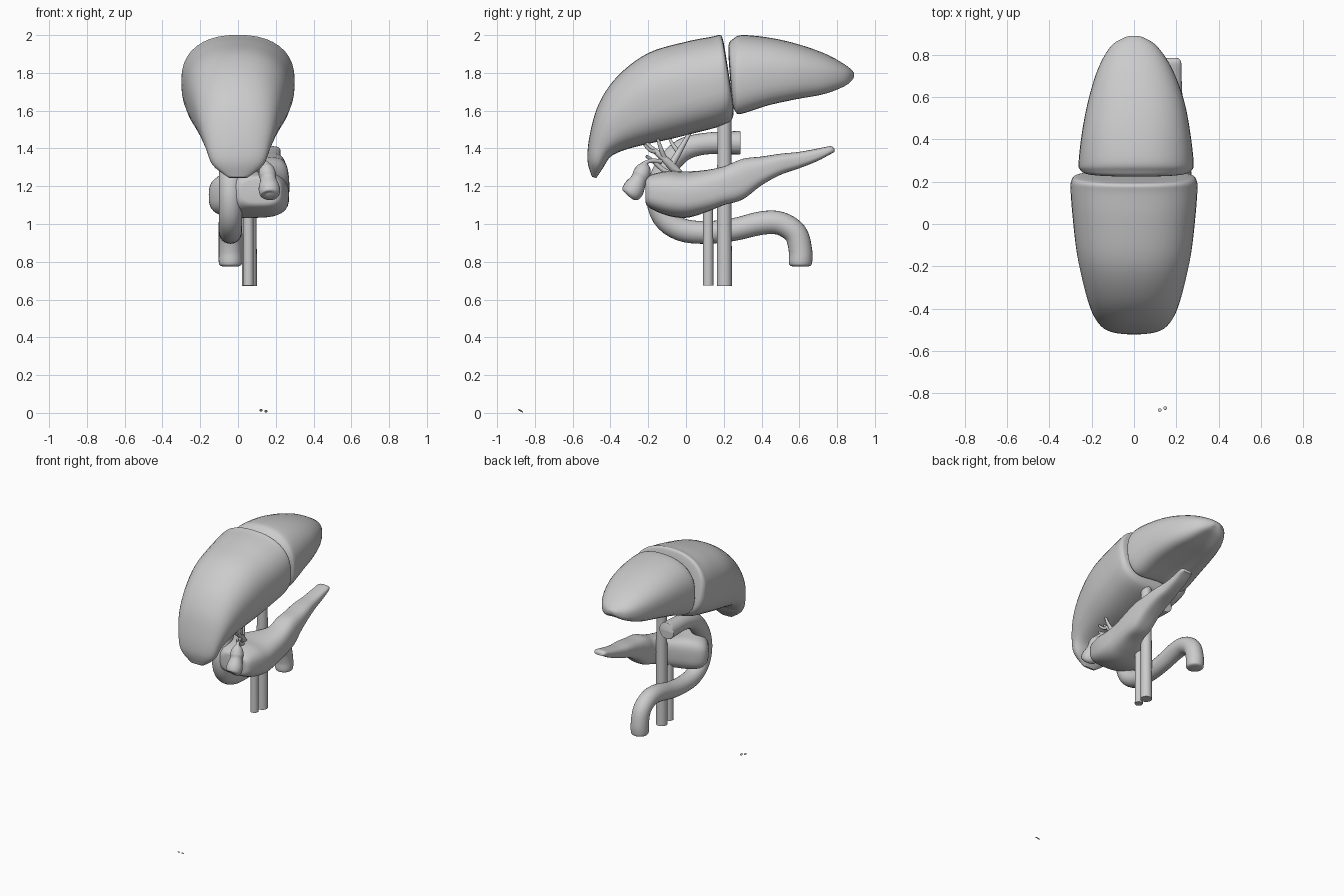
import bpy, bmesh, math
from mathutils import Vector


def spline(rows, steps):
    """Catmull-Rom through rows of numbers."""
    out = []
    n = len(rows)
    for i in range(n - 1):
        p0, p1, p2, p3 = (rows[max(0, min(n - 1, i + k))] for k in (-1, 0, 1, 2))
        for s in range(steps):
            t = s / steps
            out.append([0.5 * (2 * b + (c - a) * t + (2 * a - 5 * b + 4 * c - d) * t * t
                        + (3 * b - a - 3 * c + d) * t ** 3) for a, b, c, d in zip(p0, p1, p2, p3)])
    out.append(list(rows[-1]))
    return out


def skin(name, rings):
    """Join rings of points into a closed, smooth shaded mesh."""
    bm = bmesh.new()
    vr = [[bm.verts.new(p) for p in r] for r in rings]
    n = len(vr[0])
    for a, b in zip(vr, vr[1:]):
        for i in range(n):
            bm.faces.new((a[i], a[(i + 1) % n], b[(i + 1) % n], b[i]))
    bm.faces.new(vr[0][::-1])
    bm.faces.new(vr[-1])
    bmesh.ops.recalc_face_normals(bm, faces=bm.faces)
    me = bpy.data.meshes.new(name)
    bm.to_mesh(me)
    bm.free()
    ob = bpy.data.objects.new(name, me)
    bpy.context.collection.objects.link(ob)
    bpy.ops.object.select_all(action='DESELECT')
    ob.select_set(True)
    bpy.context.view_layer.objects.active = ob
    bpy.ops.object.shade_smooth_by_angle(angle=math.radians(50))
    return ob


def organ(name, rows, top_power, low_power, dent=0.0, sides=40, steps=5):
    """Rows: top y, top z, bottom y, bottom z, centre x, half width."""
    rings = []
    for ty, tz, by, bz, cx, w in spline(rows, steps):
        top, bot = Vector((cx, ty, tz)), Vector((cx, by, bz))
        mid, up = (top + bot) / 2, (top - bot) / 2
        ring = []
        for i in range(sides):
            a = 2 * math.pi * i / sides
            c, s = math.cos(a), math.sin(a)
            power = top_power if s > 0 else low_power
            u = math.copysign(abs(c) ** (2 / power), c)
            v = math.copysign(abs(s) ** (2 / power), s)
            if v < 0:
                v += dent * (1 - u * u) ** 2
            ring.append(mid + up * v + Vector((w * u, 0, 0)))
        rings.append(ring)
    return skin(name, rings)


def tube(name, rows, sides=20, steps=6):
    """Rows: x, y, z, radius along a path."""
    pts = spline(rows, steps)
    rings = []
    for i, (x, y, z, r) in enumerate(pts):
        a, b = pts[max(i - 1, 0)], pts[min(i + 1, len(pts) - 1)]
        t = (Vector(b[:3]) - Vector(a[:3])).normalized()
        u = (Vector((1, 0, 0)) - t * t.x).normalized()
        v = t.cross(u)
        rings.append([Vector((x, y, z)) + r * (u * math.cos(k) + v * math.sin(k))
                      for k in (2 * math.pi * j / sides for j in range(sides))])
    return skin(name, rings)


# liver lobes
organ("liver_large_lobe", [
    (-.498, 1.25, -.475, 1.243, 0, .05), (-.522, 1.34, -.44, 1.295, 0, .135),
    (-.508, 1.48, -.40, 1.355, 0, .172), (-.46, 1.64, -.33, 1.39, 0, .205),
    (-.36, 1.785, -.22, 1.42, 0, .237), (-.2, 1.905, -.08, 1.45, 0, .27),
    (0, 1.965, .06, 1.485, 0, .29), (.14, 1.992, .19, 1.52, 0, .3),
    (.182, 2.0, .24, 1.55, 0, .293), (.197, 1.97, .252, 1.60, 0, .26),
    (.21, 1.9, .245, 1.68, 0, .15)], 2.3, 2.8)
organ("liver_small_lobe", [
    (.226, 1.87, .24, 1.68, .01, .13), (.226, 1.95, .25, 1.59, .01, .23),
    (.25, 1.98, .264, 1.545, .01, .265), (.3, 2.0, .29, 1.528, .01, .272),
    (.45, 1.985, .43, 1.58, .01, .255), (.6, 1.95, .58, 1.622, .01, .225),
    (.74, 1.90, .73, 1.66, .005, .175), (.84, 1.845, .84, 1.715, 0, .11),
    (.882, 1.81, .882, 1.76, 0, .045), (.89, 1.795, .89, 1.785, 0, .01)], 2.3, 2.6, .3)

# pancreas, wide at the head and thin at the tail
organ("pancreas", [
    (-.215, 1.22, -.215, 1.13, .11, .07), (-.2, 1.255, -.2, 1.09, .11, .12),
    (-.1, 1.28, -.1, 1.045, .07, .19), (0, 1.278, 0, 1.033, .06, .21),
    (.1, 1.285, .1, 1.06, .12, .15), (.2, 1.305, .2, 1.10, .175, .097),
    (.3, 1.345, .3, 1.13, .18, .088), (.4, 1.357, .4, 1.205, .178, .08),
    (.5, 1.372, .5, 1.26, .173, .073), (.6, 1.382, .6, 1.295, .17, .06),
    (.7, 1.40, .7, 1.335, .172, .053), (.765, 1.412, .765, 1.37, .175, .048),
    (.785, 1.40, .785, 1.38, .175, .035)], 2.7, 3.2)

# duodenum loop with an open upper end
X = -.04
tube("duodenum", [
    (X, .20, 1.43, .047), (X, .24, 1.43, .05), (X, .28, 1.43, .052)][::-1], sides=24, steps=1)
bpy.data.objects.remove(bpy.data.objects["duodenum"])
tube("duodenum", [
    (X, .17, 1.43, .05), (X, .27, 1.43, .052), (X, .284, 1.43, .052),
    (X, .286, 1.43, .061), (X, .25, 1.43, .061), (X, .1, 1.425, .057),
    (X, -.02, 1.39, .06), (X, -.11, 1.29, .061), (X, -.15, 1.16, .061),
    (X, -.12, 1.04, .061), (X, -.03, .972, .061), (X, .1, .955, .06),
    (X, .25, .97, .06), (X, .40, 1.005, .062), (X, .50, 1.003, .062),
    (X, .58, .95, .062), (X, .606, .86, .062), (X, .606, .80, .062),
    (X, .606, .78, .054), (X, .606, .774, .03)], sides=24, steps=4)

# great vessels
tube("large_vessel", [(.06, .203, .672, .04), (.06, .203, 1.2, .038), (.06, .203, 1.7, .036)])
tube("small_vessel", [(.055, .117, .675, .028), (.055, .117, 1.0, .027), (.055, .117, 1.2, .026)])

# gallbladder
tube("gallbladder", [
    (.17, -.30, 1.145, .02), (.17, -.293, 1.155, .05), (.165, -.275, 1.19, .056),
    (.16, -.25, 1.235, .043), (.155, -.235, 1.265, .046), (.15, -.222, 1.30, .036),
    (.145, -.21, 1.325, .012), (.13, -.18, 1.335, .012), (.11, -.13, 1.33, .012)])

# bile duct tree
branches = [
    [(.05, .02, 1.2, .022), (.08, -.05, 1.28, .024), (.10, -.12, 1.35, .02), (.10, -.18, 1.40, .012), (.09, -.21, 1.43, .008)],
    [(.09, -.08, 1.31, .02), (.07, -.05, 1.36, .018), (.05, -.01, 1.43, .014), (.04, .02, 1.48, .009)],
    [(.10, -.11, 1.34, .015), (.12, -.13, 1.39, .012), (.13, -.15, 1.45, .008)],
    [(.10, -.15, 1.38, .012), (.12, -.19, 1.39, .01), (.13, -.22, 1.42, .007)],
    [(.06, -.04, 1.38, .014), (.05, -.07, 1.42, .01), (.04, -.09, 1.46, .007)],
    [(.10, -.02, 1.24, .016), (.11, -.11, 1.28, .014), (.12, -.17, 1.33, .012), (.14, -.21, 1.36, .008)],
]
for i, b in enumerate(branches):
    tube(f"bile_duct_{i + 1}", b, sides=10, steps=4)

# two tiny loose pieces at the bottom
for i, (x, y, z) in enumerate([(.122, -.88, .014), (.148, -.871, .009)]):
    bpy.ops.mesh.primitive_uv_sphere_add(segments=12, ring_count=8, radius=1, location=(x, y, z),
                                         rotation=(-.6, 0, 0))
    ob = bpy.context.object
    ob.name = f"loose_piece_{i + 1}"
    ob.scale = (.009, .010, .004)
    bpy.ops.object.shade_smooth_by_angle()
